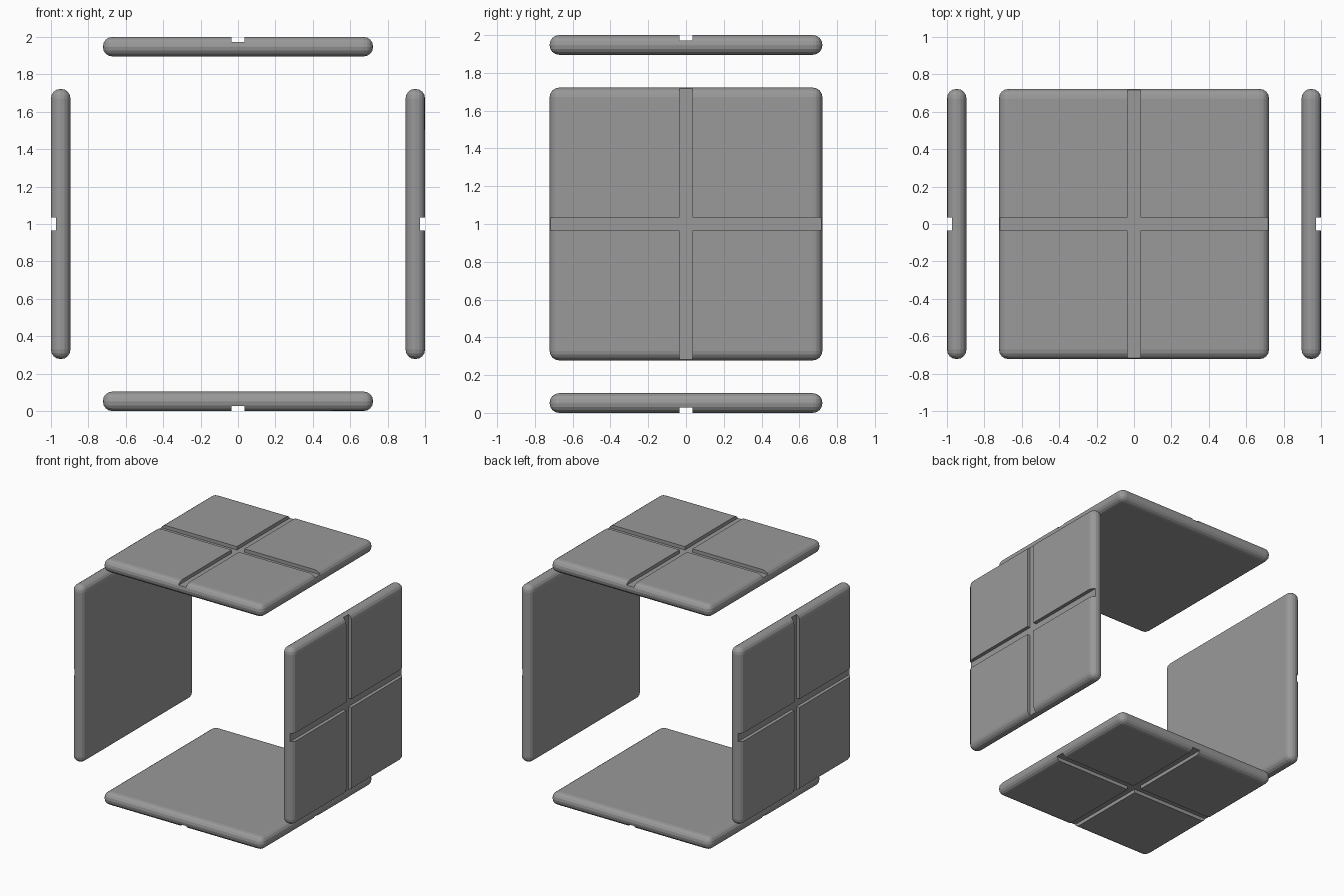
import bpy, math
from mathutils import Matrix

if "Cube" in bpy.data.objects:
    bpy.data.objects.remove(bpy.data.objects["Cube"])

SIZE, THICK = 1.444, 0.104      # plate width and thickness
GROOVE_W, GROOVE_D = 0.068, 0.028

grey = bpy.data.materials.new("dark_grey")
grey.diffuse_color = (0.32, 0.32, 0.32, 1)
grey.use_nodes = True
grey.node_tree.nodes["Principled BSDF"].inputs["Base Color"].default_value = grey.diffuse_color


def box(name, dims, loc):
    bpy.ops.mesh.primitive_cube_add(size=1)
    ob = bpy.context.object
    ob.name = name
    ob.data.transform(Matrix.Translation(loc) @ Matrix.Diagonal((*dims, 1)))
    return ob


def apply_modifiers(ob):
    bpy.context.view_layer.objects.active = ob
    for m in list(ob.modifiers):
        bpy.ops.object.modifier_apply(modifier=m.name)


def panel(name, angle):
    # rounded square plate, outer face at local z = 1
    ob = box(name, (SIZE, SIZE, THICK), (0, 0, 1 - THICK / 2))
    ob.data.materials.append(grey)
    bev = ob.modifiers.new("round", 'BEVEL')
    bev.width, bev.segments, bev.limit_method = 0.05, 4, 'NONE'
    apply_modifiers(ob)
    # crossed grooves in the outer face
    for dims in ((GROOVE_W, 2), (2, GROOVE_W)):
        cutter = box("groove_cutter", (*dims, 2 * GROOVE_D), (0, 0, 1))
        cutter.data.materials.append(grey)
        cutter.hide_render = True
        cut = ob.modifiers.new("groove", 'BOOLEAN')
        cut.operation, cut.solver, cut.object = 'DIFFERENCE', 'EXACT', cutter
        apply_modifiers(ob)
        bpy.data.objects.remove(cutter)
    # swing the plate around the middle of the open frame
    ob.data.transform(Matrix.Translation((0, 0, 1)) @ Matrix.Rotation(angle, 4, 'Y'))


# four flat-shaded plates facing outward around the y axis
for i, name in enumerate(("top_panel", "right_panel", "bottom_panel", "left_panel")):
    panel(name, i * math.pi / 2)
